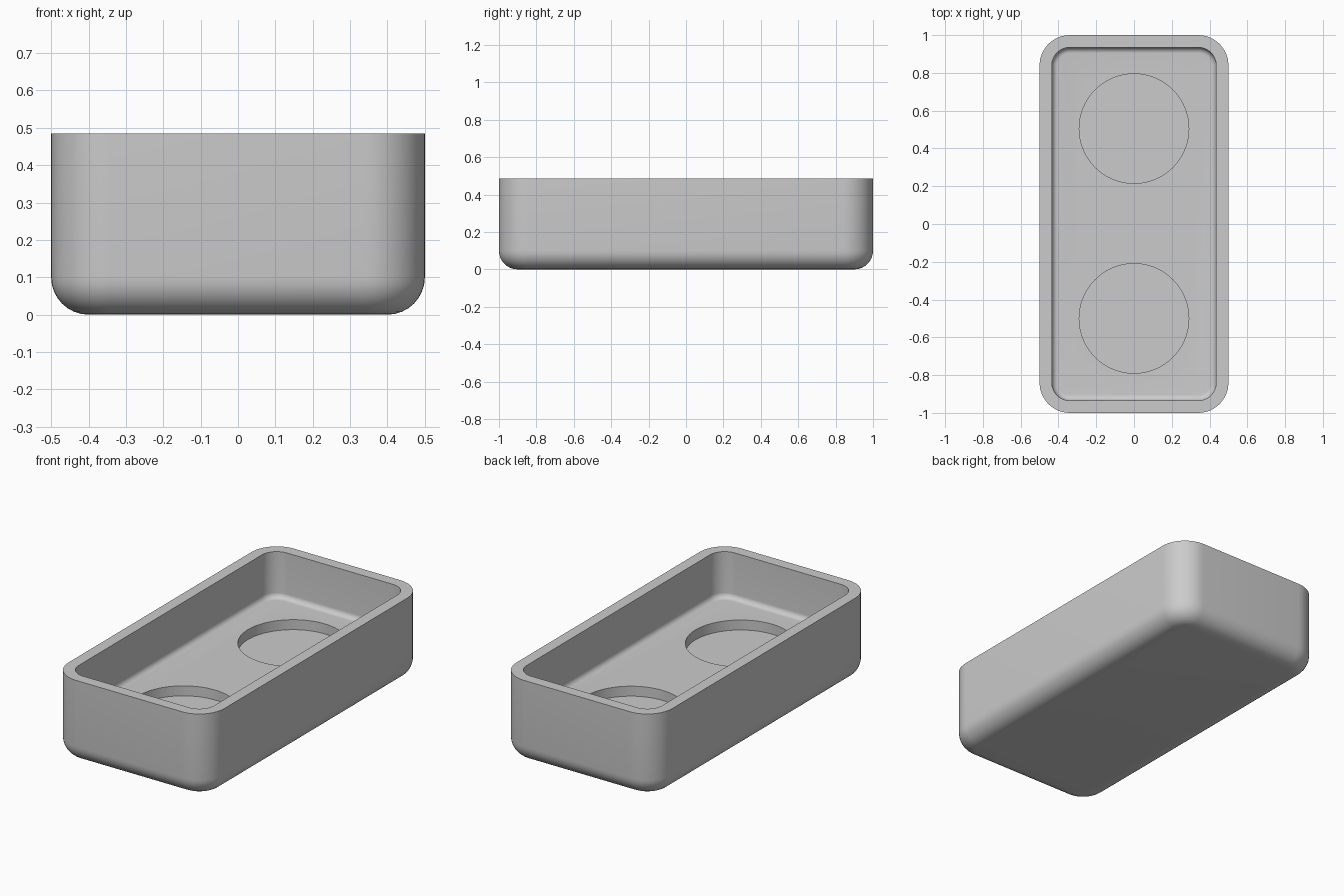
import bpy, bmesh
from math import pi, sin, cos, radians

if "Cube" in bpy.data.objects:
    bpy.data.objects.remove(bpy.data.objects["Cube"])

HEIGHT, FLOOR, HOLE_FLOOR = 0.485, 0.218, 0.16
HX, HY, CORNER = 0.5, 1.0, 0.16


def rounded_ring(bm, inset, z, steps=12):
    """Rounded rectangle loop, offset inwards from the outer wall."""
    r = CORNER - inset
    cx, cy = HX - CORNER, HY - CORNER
    verts = []
    for q, (sx, sy) in enumerate([(1, 1), (-1, 1), (-1, -1), (1, -1)]):
        for i in range(steps + 1):
            a = q * pi / 2 + i / steps * pi / 2
            verts.append(bm.verts.new((sx * cx + r * cos(a), sy * cy + r * sin(a), z)))
    return verts


def fillet(inset, z, r, start, end, steps=8):
    """Arc of (inset, z) pairs around a centre."""
    return [(inset + r * cos(a), z + r * sin(a))
            for a in (radians(start + (end - start) * i / steps) for i in range(steps + 1))]


# Wall section: underside fillet, outer wall, rim, inner wall, floor fillet
profile = fillet(0.1, 0.1, 0.1, 270, 180)
profile += [(0, HEIGHT), (0.065, HEIGHT)]
profile += fillet(0.096, FLOOR + 0.03, 0.03, 180, 270)

# Tray body
bm = bmesh.new()
rings = [rounded_ring(bm, i, z) for i, z in profile]
for a, b in zip(rings, rings[1:]):
    n = len(a)
    for i in range(n):
        j = (i + 1) % n
        bm.faces.new((a[i], a[j], b[j], b[i]))
bm.faces.new(rings[0])
bm.faces.new(rings[-1])
bmesh.ops.recalc_face_normals(bm, faces=bm.faces)
mesh = bpy.data.meshes.new("tray")
bm.to_mesh(mesh)
bm.free()
tray = bpy.data.objects.new("tray", mesh)
bpy.context.collection.objects.link(tray)

# Two round recesses in the floor
for y in (-0.5, 0.505):
    depth = 0.12
    bpy.ops.mesh.primitive_cylinder_add(vertices=96, radius=0.29, depth=depth,
                                        location=(0, y, HOLE_FLOOR + depth / 2))
    cutter = bpy.context.object
    cutter.name = "recess_cutter"
    cutter.hide_render = True
    mod = tray.modifiers.new("recess", 'BOOLEAN')
    mod.operation, mod.solver, mod.object = 'DIFFERENCE', 'EXACT', cutter
    bpy.context.view_layer.objects.active = tray
    bpy.ops.object.modifier_apply(modifier=mod.name)
    bpy.data.objects.remove(cutter)

# Smooth curves, sharp rim and recess edges
bpy.ops.object.select_all(action='DESELECT')
tray.select_set(True)
bpy.context.view_layer.objects.active = tray
bpy.ops.object.shade_smooth_by_angle(angle=radians(35))
